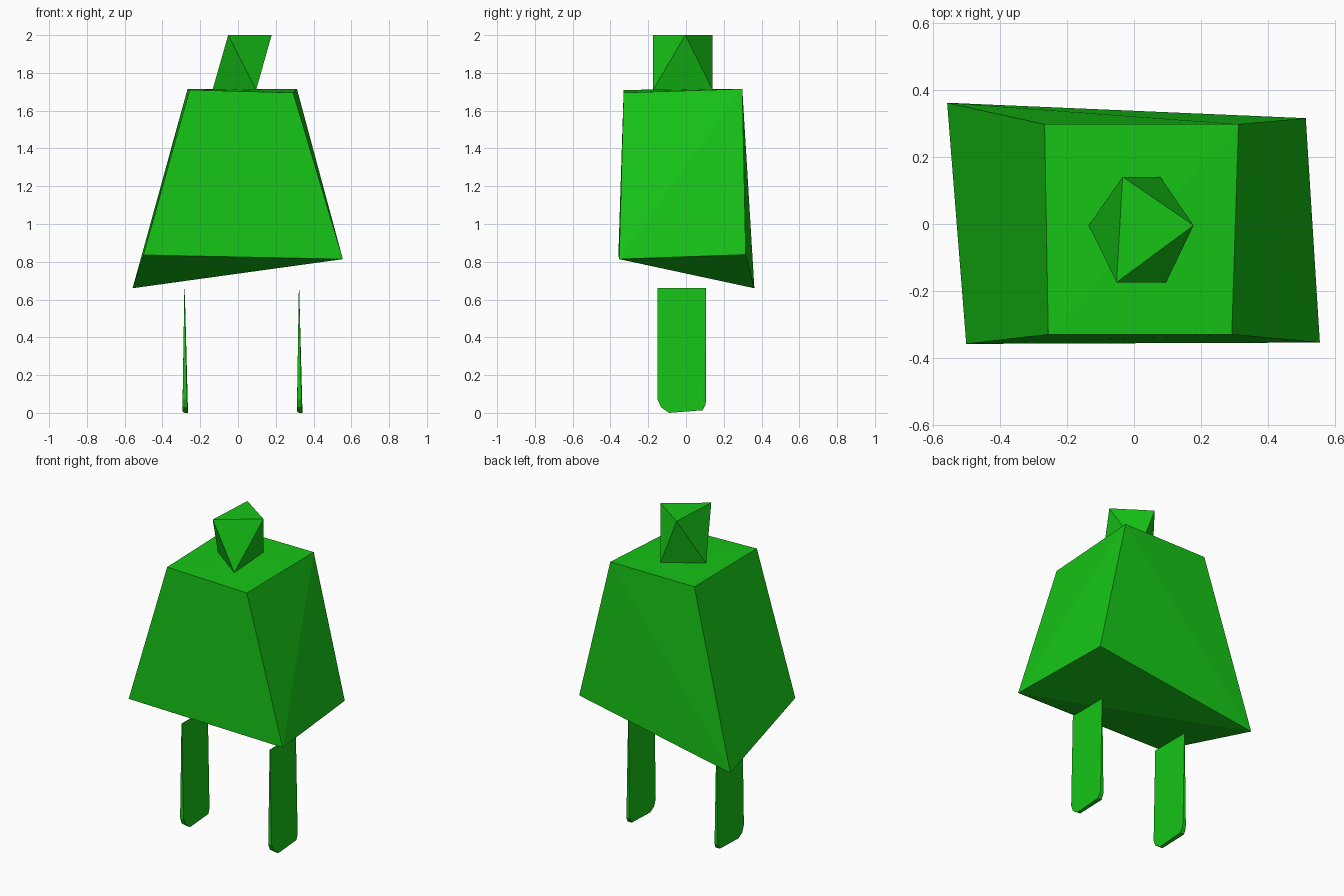
import bpy, bmesh

green = bpy.data.materials.new("green")
green.diffuse_color = (0.008, 0.55, 0.008, 1)


def hull(name, points):
    """Flat-faced convex solid around a few corner points."""
    bm = bmesh.new()
    for p in points:
        bm.verts.new(p)
    bmesh.ops.convex_hull(bm, input=bm.verts)
    bmesh.ops.recalc_face_normals(bm, faces=bm.faces)
    mesh = bpy.data.meshes.new(name)
    bm.to_mesh(mesh)
    bm.free()
    mesh.materials.append(green)
    obj = bpy.data.objects.new(name, mesh)
    bpy.context.collection.objects.link(obj)
    return obj


# Torso: skewed, tapered block with one low back corner
hull("torso", [
    (-0.267, 0.298, 1.715), (0.312, 0.298, 1.715),
    (0.292, -0.330, 1.695), (-0.256, -0.330, 1.710),
    (-0.558, 0.362, 0.660), (0.513, 0.316, 0.838),
    (0.555, -0.354, 0.814), (-0.501, -0.358, 0.836)])

# Head: slanted octahedron, a triangle above an opposed triangle
hull("head", [
    (-0.034, 0.141, 2.0), (-0.052, -0.174, 2.0), (0.178, -0.004, 2.0),
    (-0.135, -0.004, 1.71), (0.078, 0.141, 1.71), (0.096, -0.174, 1.71)])

# Legs: thin wedges with rounded feet, as (y, z, left offset, right offset)
outline = [
    (-0.150, 0.66, -0.001, 0.001), (0.106, 0.66, -0.001, 0.001),
    (0.106, 0.08, -0.009, 0.012), (0.104, 0.045, -0.010, 0.014),
    (0.088, 0.014, -0.011, 0.018), (-0.095, 0.004, -0.006, 0.018),
    (-0.095, 0.008, -0.011, 0.018), (-0.132, 0.030, -0.011, 0.016),
    (-0.150, 0.070, -0.010, 0.013), (-0.09, 0.0, 0.0, 0.018)]
for name, x in (("left_leg", -0.283), ("right_leg", 0.323)):
    hull(name, [(x + dx, y, z) for y, z, a, b in outline for dx in (a, b)])
